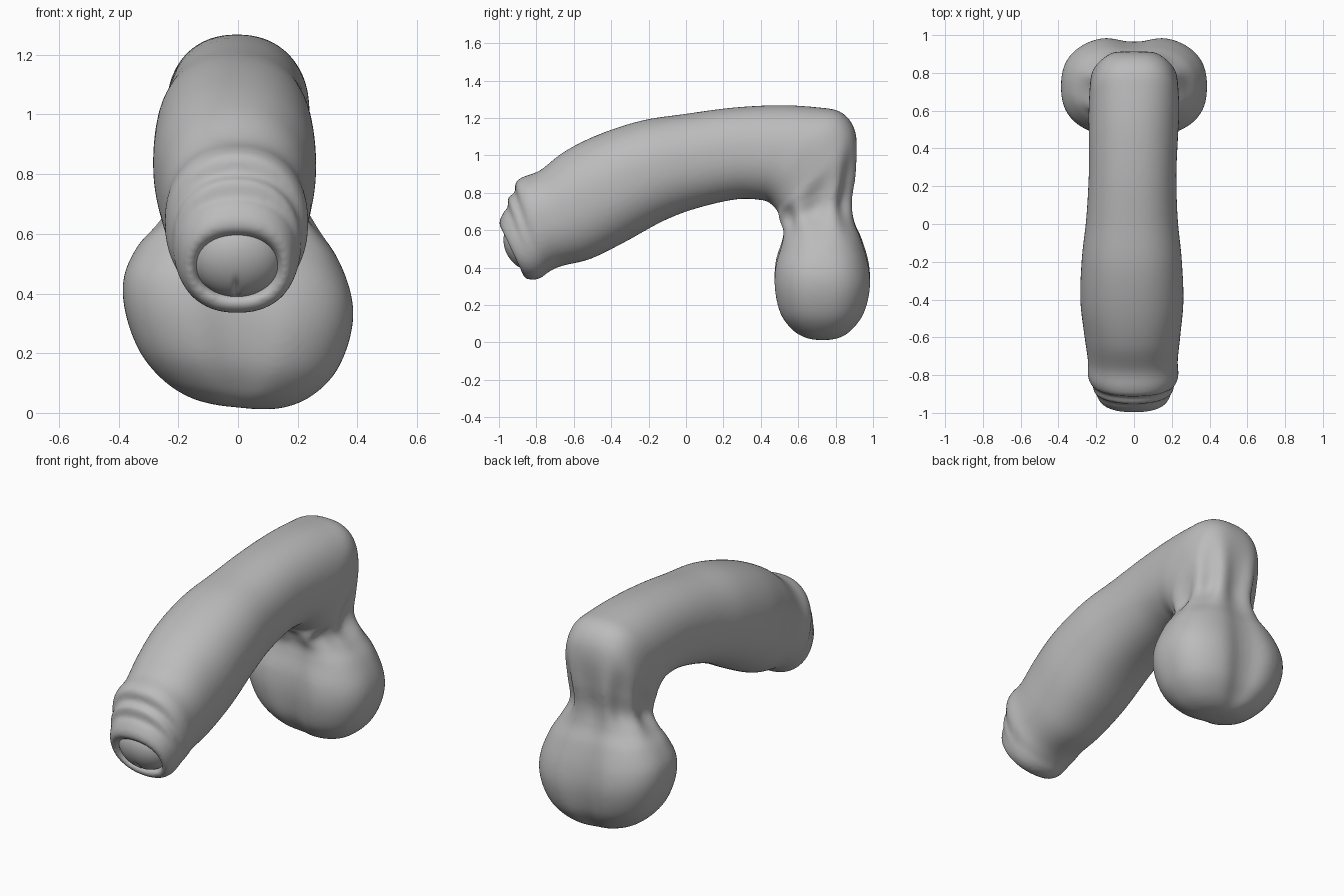
import bpy, bmesh, math
from mathutils import Vector, Matrix

cube = bpy.data.objects.get("Cube")
if cube:
    bpy.data.objects.remove(cube)

grey = bpy.data.materials.new("plain grey")
grey.use_nodes = True
COLOR = (0.5, 0.5, 0.5, 1)
grey.diffuse_color = COLOR
grey.node_tree.nodes["Principled BSDF"].inputs["Base Color"].default_value = COLOR


def finish(bm, name):
    bmesh.ops.recalc_face_normals(bm, faces=bm.faces)
    mesh = bpy.data.meshes.new(name)
    bm.to_mesh(mesh)
    bm.free()
    mesh.materials.append(grey)
    mesh.polygons.foreach_set("use_smooth", [True] * len(mesh.polygons))
    obj = bpy.data.objects.new(name, mesh)
    bpy.context.collection.objects.link(obj)
    return obj


def spline(a, b, c, d, t):
    return [0.5 * (2 * q + (r - p) * t + (2 * p - 5 * q + 4 * r - s) * t * t
                   + (3 * q - p - 3 * r + s) * t ** 3) for p, q, r, s in zip(a, b, c, d)]


def power(value, exponent):
    return math.copysign(abs(value) ** exponent, value)


# Cross-sections: upper y, z, lower y, z, half width
FOLDED_TIP = [
    (-.90, .57, -.80, .42, .125), (-.982, .605, -.872, .38, .145),
    (-.997, .645, -.86, .345, .175), (-.972, .70, -.825, .335, .196),
    (-.953, .718, -.80, .337, .203), (-.95, .775, -.785, .342, .213),
    (-.916, .80, -.765, .352, .216), (-.91, .855, -.75, .365, .228),
    (-.87, .885, -.72, .385, .24)]
SHAFT = [
    (-.78, .92, -.66, .41, .238), (-.65, 1.02, -.51, .447, .255),
    (-.47, 1.11, -.33, .535, .273), (-.24, 1.185, -.12, .65, .264),
    (0, 1.222, .06, .718, .242), (.25, 1.255, .27, .765, .232),
    (.5, 1.268, .41, .76, .236)]
# Remaining sections add: corner exponent, fold depth, groove depth
ROOT = [
    (.70, 1.257, .455, .74, .24, .85, 0, 0), (.82, 1.235, .47, .725, .238, .78, 0, 0),
    (.89, 1.165, .485, .71, .235, .75, 0, 0), (.915, 1.06, .49, .69, .232, .75, .01, 0),
    (.908, .90, .495, .67, .214, .8, .05, .01), (.888, .76, .505, .64, .213, .85, .06, .03),
    (.905, .65, .515, .59, .272, .85, .02, .07), (.95, .55, .50, .53, .334, .82, 0, .10)]
SAC = [
    (.99, .42, .465, .42, .382, .8, 0, .12), (.998, .30, .46, .30, .378, .8, 0, .13),
    (.965, .17, .49, .17, .328, .82, 0, .13), (.90, .08, .555, .08, .245, .85, 0, .12),
    (.83, .032, .63, .032, .15, .9, 0, .06), (.76, .017, .70, .017, .05, 1, 0, 0)]
SECTIONS = [s + (.9, 0, 0) for s in FOLDED_TIP + SHAFT] + ROOT + SAC
STEPS, SIDES = 6, 96

# Shaft, neck and sac lofted through the sections
bm = bmesh.new()
rings = []
last = len(SECTIONS) - 1
sac_start = len(SECTIONS) - len(SAC) - 3
for i in range(last):
    knots = [SECTIONS[max(0, min(last, i + k))] for k in (-1, 0, 1, 2)]
    for s in range(STEPS):
        ty, tz, by, bz, half, corner, fold, groove = spline(*knots, s / STEPS)
        top, low = Vector((0, ty, tz)), Vector((0, by, bz))
        mid, arm = (top + low) / 2, (top - low) / 2
        shift = -0.012 * math.sin(math.pi * min(1, max(0, (mid.y + 1) / 1.6)))
        # The left lobe hangs lower than the right one
        hang = 0.1 * min(1, max(0, (i + s / STEPS - sac_start) / 3))
        ring = []
        for k in range(SIDES):
            a = math.tau * k / SIDES
            r = 1 - fold * math.cos(8 * a)
            crease = 1 - groove * math.exp(-(math.sin(a) / .22) ** 2)
            x = half * power(math.sin(a), corner) * r + shift
            offset = arm * power(math.cos(a), corner) * r * crease
            ring.append(bm.verts.new(mid + offset + Vector((x, 0, -hang * x))))
        rings.append(ring)
for a, b in zip(rings, rings[1:]):
    for k in range(SIDES):
        j = (k + 1) % SIDES
        bm.faces.new((a[k], a[j], b[j], b[k]))
bm.faces.new(rings[0][::-1])
bm.faces.new(rings[-1])
body = finish(bm, "body")

# Even out the skin
remesh = body.modifiers.new("even_skin", 'REMESH')
remesh.mode = 'VOXEL'
remesh.voxel_size = 0.011
remesh.use_smooth_shade = True
soften = body.modifiers.new("soften", 'SMOOTH')
soften.factor = 0.5
soften.iterations = 7

# Rounded inner tip with a small slit
bm = bmesh.new()
bmesh.ops.create_uvsphere(bm, u_segments=96, v_segments=64, radius=1)
for v in bm.verts:
    if v.co.y < 0:
        slit = math.exp(-(v.co.x / .05) ** 2 - ((v.co.z + .5) / .28) ** 2)
        v.co.y += .16 * slit
tilt = Matrix.Rotation(math.radians(26), 4, 'X')
bm.transform(Matrix.Translation((-.005, -.868, .517)) @ tilt
             @ Matrix.Diagonal((.15, .10, .135, 1)))
finish(bm, "inner_tip")
